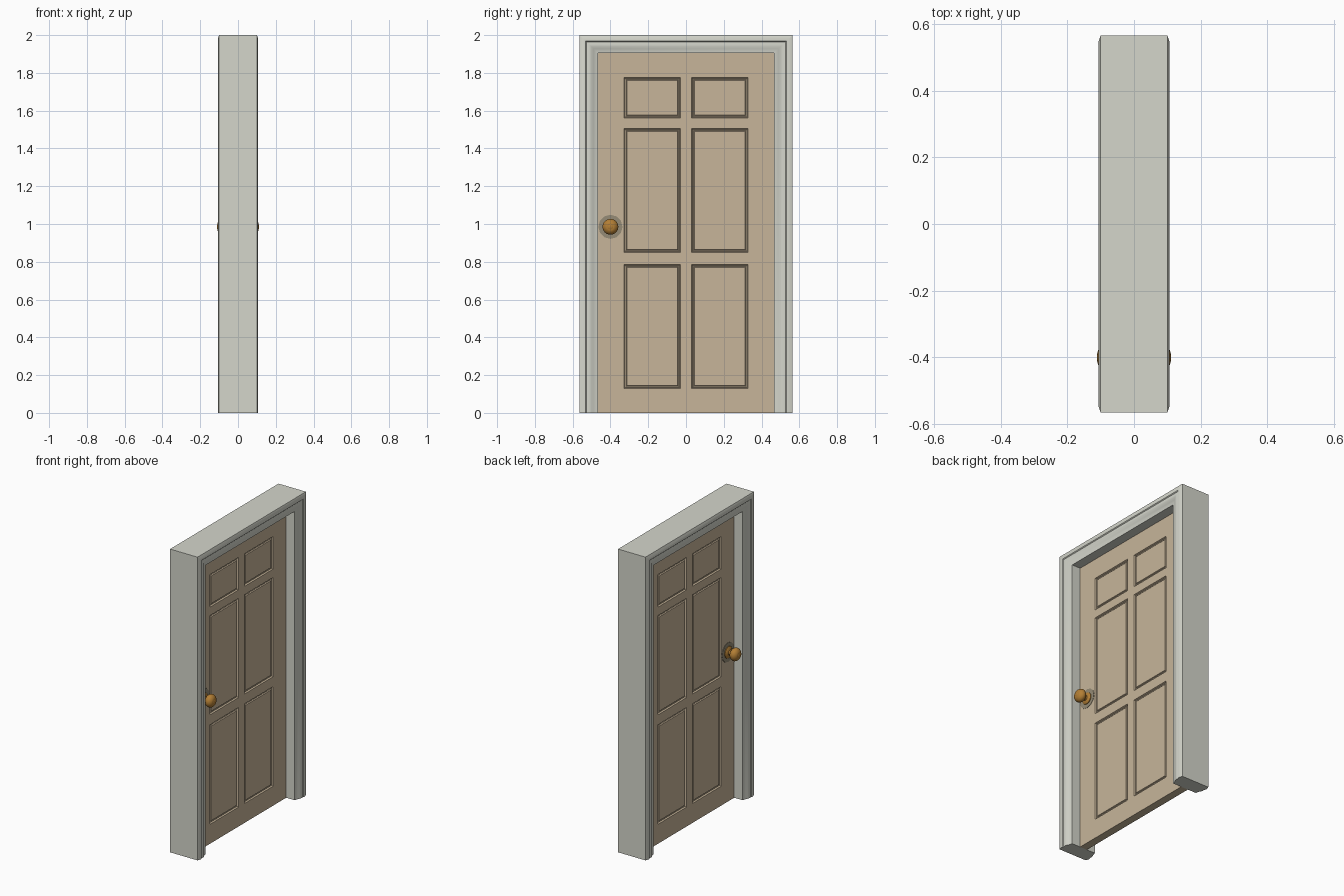
import bpy, bmesh, math

if "Cube" in bpy.data.objects:
    bpy.data.objects.remove(bpy.data.objects["Cube"])


def material(name, rgb):
    m = bpy.data.materials.new(name)
    m.diffuse_color = (*rgb, 1)
    m.use_nodes = True
    m.node_tree.nodes["Principled BSDF"].inputs["Base Color"].default_value = m.diffuse_color
    return m


FRAME = material("pale_grey_paint", (0.66, 0.67, 0.60))
DOOR = material("tan_wood", (0.57, 0.46, 0.32))
BRASS = material("brass", (0.45, 0.21, 0.035))
PLATE = material("dull_tan", (0.30, 0.26, 0.18))


def finish(bm, name, mat, angle=None):
    """Make an object, mirrored across x = 0 so both sides of the door match."""
    mesh = bpy.data.meshes.new(name)
    bm.to_mesh(mesh)
    bm.free()
    ob = bpy.data.objects.new(name, mesh)
    bpy.context.collection.objects.link(ob)
    mesh.materials.append(mat)
    mod = ob.modifiers.new("both_sides", 'MIRROR')
    mod.use_clip = True
    if angle:
        bpy.ops.object.select_all(action='DESELECT')
        ob.select_set(True)
        bpy.context.view_layer.objects.active = ob
        bpy.ops.object.shade_smooth_by_angle(angle=math.radians(angle))
    return ob


def lathe(name, profile, cy, cz, mat, sides=32):
    """Turn (x, radius) points around an axis along x."""
    bm = bmesh.new()
    rings = []
    for x, r in profile:
        rings.append([bm.verts.new((x, cy + r * math.cos(2 * math.pi * i / sides),
                                    cz + r * math.sin(2 * math.pi * i / sides)))
                      for i in range(sides)])
    for a, b in zip(rings, rings[1:]):
        for i in range(sides):
            j = (i + 1) % sides
            bm.faces.new((a[i], a[j], b[j], b[i]))
    bm.faces.new(rings[-1])
    bmesh.ops.recalc_face_normals(bm, faces=bm.faces)
    return finish(bm, name, mat, 35)


# Door frame: half of the moulded section (inset from outside, x), mitred round the opening
section = [(0, 0), (0, 0.1), (0.02, 0.107), (0.034, 0.107), (0.039, 0.102),
           (0.052, 0.104), (0.064, 0.101), (0.076, 0.094), (0.09, 0.090),
           (0.1, 0.088), (0.1, 0)]
W, H = 0.565, 2.0
bm = bmesh.new()
rows = []
for d, x in section:
    top = H - d * 0.95
    rows.append([bm.verts.new((x, y, z)) for y, z in
                 ((-W + d, 0), (-W + d, top), (W - d, top), (W - d, 0))])
for a, b in zip(rows, rows[1:]):
    for i in range(3):
        bm.faces.new((a[i], a[i + 1], b[i + 1], b[i]))
for end in (0, 3):
    bm.faces.new([r[end] for r in rows])
bmesh.ops.recalc_face_normals(bm, faces=bm.faces)
# the open back of the half section lies on the mirror plane
finish(bm, "door_frame", FRAME, 25)

# Door leaf: grid of stiles and rails, panels inset with a sunk moulding
ys = [-0.465, -0.328, -0.03, 0.03, 0.328, 0.465]
zs = [0, 0.128, 0.785, 0.85, 1.505, 1.56, 1.775, 1.905]
bm = bmesh.new()
grid = [[bm.verts.new((0.026, y, z)) for z in zs] for y in ys]
panels = []
for i in range(len(ys) - 1):
    for k in range(len(zs) - 1):
        f = bm.faces.new((grid[i][k], grid[i + 1][k], grid[i + 1][k + 1], grid[i][k + 1]))
        if i % 2 and k % 2:
            panels.append(f)
bm.normal_update()
rim = [e for e in bm.edges if e.is_boundary]
for width, depth in ((0.005, -0.010), (0.009, 0.003), (0.005, -0.003), (0.004, 0.007)):
    bmesh.ops.inset_individual(bm, faces=panels, thickness=width, depth=depth)
    bm.normal_update()
new = bmesh.ops.extrude_edge_only(bm, edges=rim)["geom"]
for v in new:
    if isinstance(v, bmesh.types.BMVert):
        v.co.x = 0
bmesh.ops.recalc_face_normals(bm, faces=bm.faces)
if panels[0].normal.x < 0:
    bmesh.ops.reverse_faces(bm, faces=bm.faces)
finish(bm, "door_leaf", DOOR)

# Handle: thin backing plate, then turned rose, neck and knob
KY, KZ = -0.40, 0.985
lathe("handle_plate", [(0.025, 0.064), (0.028, 0.064)], KY, KZ, PLATE, 12)
knob = [(0.025, 0.038), (0.032, 0.038), (0.038, 0.030), (0.041, 0.017), (0.055, 0.015)]
for i in range(1, 10):
    t = math.pi * (0.12 + 0.75 * i / 9)
    knob.append((0.081 - 0.031 * math.cos(t), 0.042 * math.sin(t)))
knob += [(0.109, 0.014), (0.111, 0.010)]
lathe("door_knob", knob, KY, KZ, BRASS)
